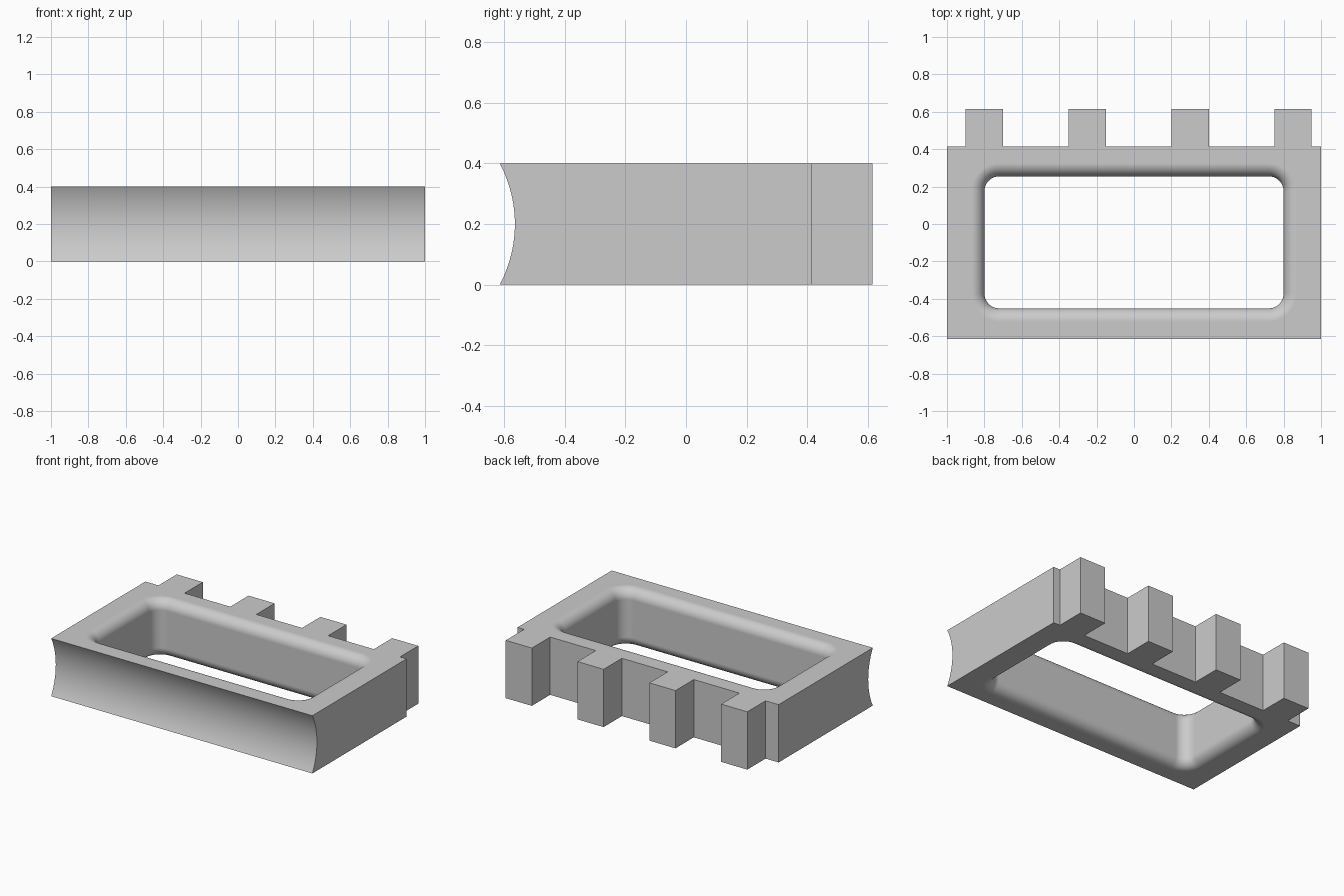
import bpy, bmesh, math

HEIGHT = 0.4
FRONT, BACK, TOOTH_END = -0.66, 0.415, 0.615
TOOTH_STARTS = [-0.9 + 0.55 * i for i in range(4)]
TOOTH_WIDTH = 0.2

cube = bpy.data.objects.get("Cube")
if cube:
    bpy.data.objects.remove(cube, do_unlink=True)

grey = bpy.data.materials.new("plain grey")
grey.use_nodes = True
colour = (0.6, 0.6, 0.6, 1)
grey.diffuse_color = colour
grey.node_tree.nodes["Principled BSDF"].inputs["Base Color"].default_value = colour


def loft(name, loops):
    """Join matching closed loops into a capped solid."""
    bm = bmesh.new()
    rings = [[bm.verts.new(p) for p in loop] for loop in loops]
    n = len(rings[0])
    for a, b in zip(rings, rings[1:]):
        for i in range(n):
            j = (i + 1) % n
            bm.faces.new((a[i], a[j], b[j], b[i]))
    bm.faces.new(rings[0][::-1])
    bm.faces.new(rings[-1])
    bmesh.ops.recalc_face_normals(bm, faces=bm.faces)
    mesh = bpy.data.meshes.new(name)
    bm.to_mesh(mesh)
    bm.free()
    mesh.materials.append(grey)
    obj = bpy.data.objects.new(name, mesh)
    bpy.context.collection.objects.link(obj)
    return obj


def rounded_rect(grow, z, half_x=0.8, half_y=0.353, centre_y=-0.098, radius=0.08, steps=12):
    """Rounded rectangle grown outward, at height z."""
    points = []
    for quarter, (sx, sy) in enumerate([(1, 1), (-1, 1), (-1, -1), (1, -1)]):
        for k in range(steps + 1):
            a = math.pi / 2 * (quarter + k / steps)
            points.append((sx * (half_x - radius) + (radius + grow) * math.cos(a),
                           centre_y + sy * (half_y - radius) + (radius + grow) * math.sin(a), z))
    return points


# Toothed plan outline, extruded upward
outline = [(1, FRONT), (1, BACK)]
for x in reversed(TOOTH_STARTS):
    right = x + TOOTH_WIDTH
    outline += [(right, BACK), (right, TOOTH_END), (x, TOOTH_END), (x, BACK)]
outline += [(-1, BACK), (-1, FRONT)]
frame = loft("toothed_frame", [[(x, y, z) for x, y in outline] for z in (0, HEIGHT)])

# Window cutter, flared at both ends to round the rims
FILLET, STEPS = 0.07, 10
lower = []
for k in range(STEPS + 1):
    a = math.pi / 2 * k / STEPS
    lower.append((FILLET * (1 - math.sin(a)), FILLET * (1 - math.cos(a))))
section = [(FILLET, -0.1)] + lower
section += [(g, HEIGHT - z) for g, z in reversed(section)]
window = loft("window_cutter", [rounded_rect(g, z) for g, z in section])

# Cylinder cutter for the hollow front
RADIUS = 0.425
hollow = loft("front_hollow_cutter", [
    [(x, -0.565 - RADIUS + RADIUS * math.cos(math.tau * i / 160),
      HEIGHT / 2 + RADIUS * math.sin(math.tau * i / 160)) for i in range(160)]
    for x in (-1.2, 1.2)])

# Cut both shapes out of the frame
bpy.ops.object.select_all(action="DESELECT")
bpy.context.view_layer.objects.active = frame
frame.select_set(True)
for cutter in (window, hollow):
    cutter.hide_render = True
    cut = frame.modifiers.new(cutter.name, "BOOLEAN")
    cut.operation = "DIFFERENCE"
    cut.solver = "EXACT"
    cut.object = cutter
    bpy.ops.object.modifier_apply(modifier=cut.name)
    bpy.data.objects.remove(cutter, do_unlink=True)

# Smooth curved surfaces, keep flat faces flat
bpy.ops.object.shade_smooth_by_angle(angle=math.radians(30))
weighted = frame.modifiers.new("flat_face_normals", "WEIGHTED_NORMAL")
weighted.keep_sharp = True
